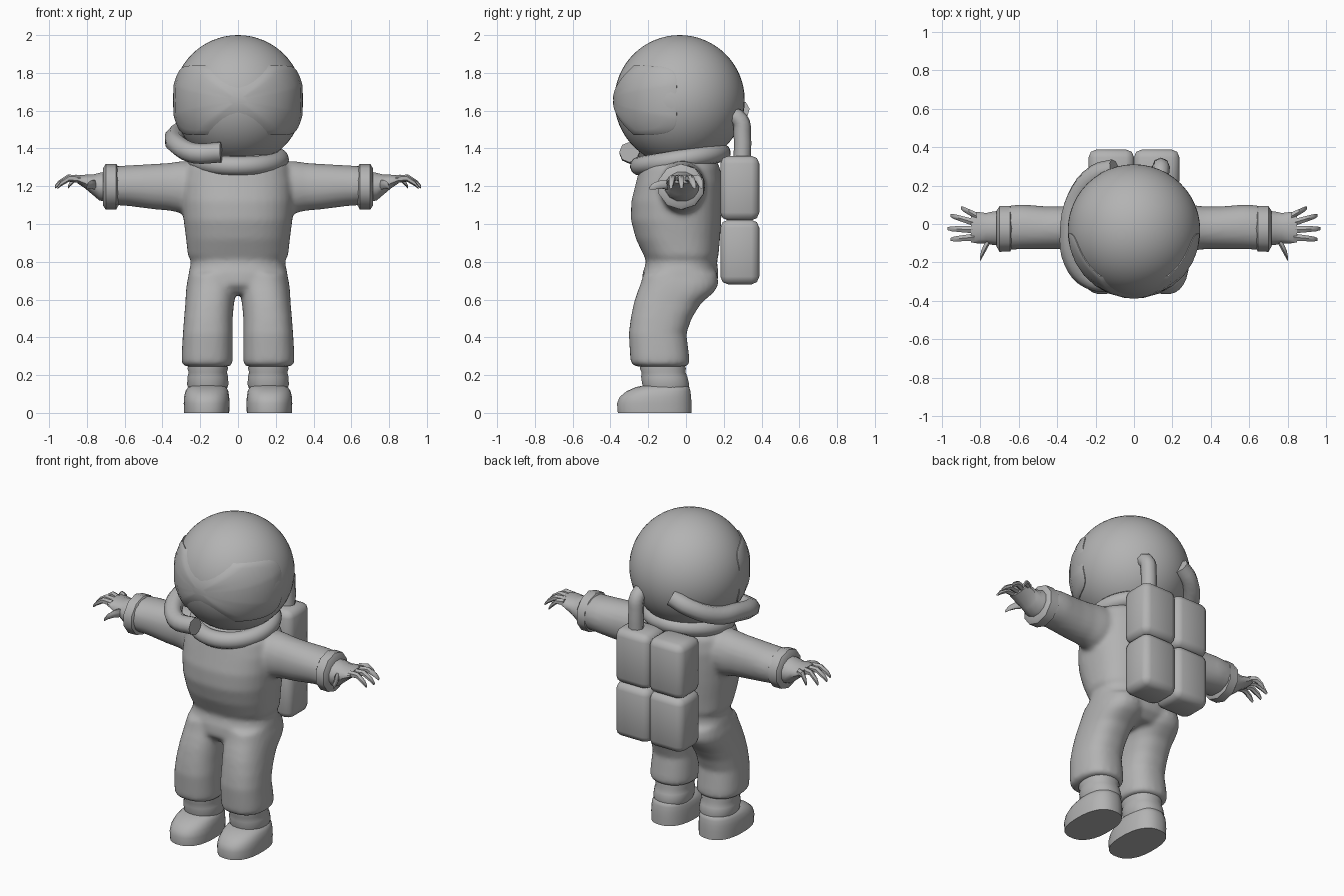
import bpy, bmesh, math
from mathutils import Vector

if "Cube" in bpy.data.objects:
    bpy.data.objects.remove(bpy.data.objects["Cube"])

grey = bpy.data.materials.new("suit_grey")
grey.diffuse_color = (0.45, 0.45, 0.45, 1)
grey.use_nodes = True
grey.node_tree.nodes["Principled BSDF"].inputs["Base Color"].default_value = grey.diffuse_color


def finish(name, bm, angle=50):
    """Turn a bmesh into a smooth-shaded grey object."""
    bmesh.ops.recalc_face_normals(bm, faces=bm.faces[:])
    me = bpy.data.meshes.new(name)
    bm.to_mesh(me)
    bm.free()
    me.materials.append(grey)
    me.shade_smooth()
    me.set_sharp_from_angle(angle=math.radians(angle))
    ob = bpy.data.objects.new(name, me)
    bpy.context.collection.objects.link(ob)
    return ob


def skin(bm, rings):
    """Bridge closed point rings and cap both ends."""
    vs = [[bm.verts.new(p) for p in r] for r in rings]
    n = len(vs[0])
    for a, b in zip(vs, vs[1:]):
        for i in range(n):
            j = (i + 1) % n
            bm.faces.new((a[i], a[j], b[j], b[i]))
    bm.faces.new(vs[0])
    bm.faces.new(vs[-1])


def oval(n, power):
    """Unit superellipse points."""
    pts = []
    for i in range(n):
        t = 2 * math.pi * (i + 0.5) / n
        c, s = math.cos(t), math.sin(t)
        pts.append((math.copysign(abs(c) ** (2 / power), c),
                    math.copysign(abs(s) ** (2 / power), s)))
    return pts


def loft_z(bm, rows, side=1, n=28, power=2.4):
    """Rows: z, centre x, half width, front y, back y."""
    skin(bm, [[(side * (cx + rx * a), (y0 + y1) / 2 + (y1 - y0) / 2 * b, z)
               for a, b in oval(n, power)] for z, cx, rx, y0, y1 in rows])


def loft_x(bm, rows, side=1, n=24, power=2.1):
    """Rows: x, centre y, centre z, half depth, half height."""
    skin(bm, [[(side * x, cy + ry * a, cz + rz * b)
               for a, b in oval(n, power)] for x, cy, cz, ry, rz in rows])


# Suit body: torso, arms and trouser legs fused together
torso = [(0.63, 0, 0.16, -0.19, 0.11), (0.68, 0, 0.25, -0.235, 0.165),
         (0.74, 0, 0.262, -0.23, 0.172), (0.79, 0, 0.25, -0.213, 0.165),
         (0.81, 0, 0.25, -0.212, 0.165), (0.83, 0, 0.265, -0.222, 0.172),
         (0.92, 0, 0.275, -0.265, 0.18), (1.02, 0, 0.288, -0.292, 0.187),
         (1.12, 0, 0.295, -0.29, 0.19), (1.22, 0, 0.295, -0.265, 0.19),
         (1.30, 0, 0.275, -0.245, 0.18), (1.37, 0, 0.21, -0.21, 0.14)]
leg = [(0.245, 0.16, 0.115, -0.26, 0.0), (0.26, 0.163, 0.135, -0.292, 0.018),
       (0.30, 0.163, 0.136, -0.296, 0.017), (0.42, 0.16, 0.132, -0.303, 0.002),
       (0.50, 0.157, 0.129, -0.293, 0.03), (0.58, 0.15, 0.129, -0.277, 0.08),
       (0.64, 0.142, 0.134, -0.258, 0.15), (0.68, 0.137, 0.135, -0.242, 0.172),
       (0.74, 0.13, 0.13, -0.225, 0.165)]
arm = [(0.15, -0.02, 1.20, 0.13, 0.135), (0.30, -0.02, 1.195, 0.12, 0.138),
       (0.36, -0.02, 1.197, 0.112, 0.127), (0.45, -0.02, 1.198, 0.112, 0.12),
       (0.58, -0.015, 1.203, 0.117, 0.108), (0.67, -0.02, 1.203, 0.115, 0.102)]
bm = bmesh.new()
loft_z(bm, torso, n=36)
for s in (-1, 1):
    loft_z(bm, leg, s)
    loft_x(bm, arm, s)
body = finish("suit_body", bm)
mod = body.modifiers.new("fuse", 'REMESH')
mod.mode = 'VOXEL'
mod.voxel_size = 0.014
mod.use_smooth_shade = True
mod = body.modifiers.new("soften", 'SMOOTH')
mod.iterations = 6

# Boots, cuffs and gloves on both sides
ankle = [(0.12, 0.16, 0.10, -0.225, 0.01), (0.15, 0.16, 0.11, -0.232, 0.018),
         (0.19, 0.16, 0.108, -0.238, 0.008), (0.215, 0.16, 0.102, -0.236, -0.002),
         (0.235, 0.16, 0.108, -0.245, 0.0), (0.27, 0.16, 0.10, -0.24, -0.01)]
boot = [(0, 0.166, 0.12, -0.362, 0.03), (0.05, 0.166, 0.122, -0.366, 0.03),
        (0.085, 0.166, 0.12, -0.352, 0.028), (0.115, 0.165, 0.114, -0.315, 0.024),
        (0.137, 0.163, 0.102, -0.265, 0.018), (0.148, 0.16, 0.08, -0.21, 0.0)]
cuff = [(0.632, -0.022, 1.20, 0.105, 0.10), (0.645, -0.024, 1.197, 0.125, 0.121),
        (0.70, -0.026, 1.197, 0.125, 0.121), (0.715, -0.024, 1.197, 0.10, 0.098)]
palm = [(0.69, -0.022, 1.197, 0.095, 0.085), (0.735, -0.022, 1.198, 0.09, 0.075),
        (0.77, -0.022, 1.208, 0.082, 0.055), (0.81, -0.02, 1.225, 0.085, 0.037),
        (0.85, -0.018, 1.237, 0.08, 0.022)]
# Finger: base x, base y, tip x, tip y
fingers = [(0.82, 0.042, 0.90, 0.083), (0.835, 0.008, 0.955, 0.044),
           (0.835, -0.03, 0.97, -0.024), (0.83, -0.068, 0.955, -0.08)]
for s, word in ((-1, "right"), (1, "left")):
    bm = bmesh.new()
    loft_z(bm, boot, s)
    loft_z(bm, ankle, s, power=2.2)
    finish(word + "_boot", bm)
    bm = bmesh.new()
    loft_x(bm, cuff, s, n=10, power=2)
    finish(word + "_cuff", bm, 40)
    bm = bmesh.new()
    loft_x(bm, palm, s, n=12, power=2)
    for x0, y0, x1, y1 in fingers:
        rows = []
        for t, z, r in ((0, 1.238, 0.021), (0.5, 1.243, 0.018), (0.85, 1.215, 0.015), (1, 1.195, 0.009)):
            rows.append((x0 + (x1 - x0) * t, y0 + (y1 - y0) * t, z, r, r))
        loft_x(bm, rows, s, n=6, power=2)
    # Thumb
    loft_x(bm, [(0.745, -0.06, 1.205, 0.035, 0.03), (0.775, -0.12, 1.21, 0.03, 0.024),
                (0.795, -0.16, 1.202, 0.025, 0.018), (0.803, -0.185, 1.19, 0.011, 0.01)],
           s, n=8, power=2)
    finish(word + "_glove", bm)

# Helmet shell
bm = bmesh.new()
bmesh.ops.create_uvsphere(bm, u_segments=48, v_segments=32, radius=0.345)
bmesh.ops.translate(bm, verts=bm.verts[:], vec=(0, -0.034, 1.655))
finish("helmet", bm)

# Visor: rounded rectangular patch standing proud of the helmet
bm = bmesh.new()
centre = Vector((0, -0.037, 1.655))
rings = []
for k, r in [(1, 0.325), (1, 0.349)] + [(f, 0.351) for f in (0.985, 0.85, 0.7, 0.55, 0.4, 0.25, 0.1)]:
    ring = []
    for a, b in oval(64, 7):
        az, h = math.radians(88) * a * k, 0.186 * b * k
        w = math.sqrt(0.351 ** 2 - h * h)
        p = Vector((w * math.sin(az), -w * math.cos(az), h))
        ring.append(centre + p * (r / 0.351))
    rings.append(ring)
skin(bm, rings)
finish("visor", bm, 40)

# Neck ring, tilted down at the front
bpy.ops.mesh.primitive_torus_add(major_segments=40, minor_segments=12, major_radius=0.22,
                                 minor_radius=0.05, location=(0, -0.03, 1.342),
                                 rotation=(0.16, 0, 0))
collar = bpy.context.object
collar.name = "neck_ring"
collar.data.materials.append(grey)
collar.data.shade_smooth()

# Backpack: four rounded blocks
for i, x in enumerate((-0.118, 0.118)):
    for j, z in enumerate((0.851, 1.19)):
        bm = bmesh.new()
        bmesh.ops.create_cube(bm, size=1)
        bmesh.ops.scale(bm, verts=bm.verts[:], vec=(0.238, 0.206, 0.342))
        bmesh.ops.bevel(bm, geom=bm.edges[:], offset=0.042, segments=2, profile=0.5,
                        affect='EDGES')
        bmesh.ops.translate(bm, verts=bm.verts[:], vec=(x, 0.285, z))
        finish("backpack_block_%d" % (2 * i + j + 1), bm)


def hose(name, points, radius):
    cu = bpy.data.curves.new(name, 'CURVE')
    cu.dimensions = '3D'
    cu.bevel_depth = radius
    cu.bevel_resolution = 2
    cu.resolution_u = 4
    cu.use_fill_caps = True
    sp = cu.splines.new('BEZIER')
    sp.bezier_points.add(len(points) - 1)
    for bp, p in zip(sp.bezier_points, points):
        bp.co = p
        bp.handle_left_type = bp.handle_right_type = 'AUTO'
    cu.materials.append(grey)
    ob = bpy.data.objects.new(name, cu)
    bpy.context.collection.objects.link(ob)
    bpy.ops.object.select_all(action='DESELECT')
    ob.select_set(True)
    bpy.context.view_layer.objects.active = ob
    bpy.ops.object.convert(target='MESH')
    bpy.ops.object.shade_smooth_by_angle(angle=math.radians(60))


# Short hose from pack to helmet, long hose around to the chin
hose("short_hose", [(0.14, 0.297, 1.33), (0.14, 0.298, 1.47), (0.14, 0.285, 1.55),
                    (0.13, 0.21, 1.585)], 0.046)
hose("long_hose", [(-0.10, 0.285, 1.61), (-0.20, 0.255, 1.56), (-0.30, 0.13, 1.49),
                   (-0.335, -0.04, 1.455), (-0.315, -0.19, 1.415),
                   (-0.23, -0.285, 1.375), (-0.09, -0.30, 1.38)], 0.054)
